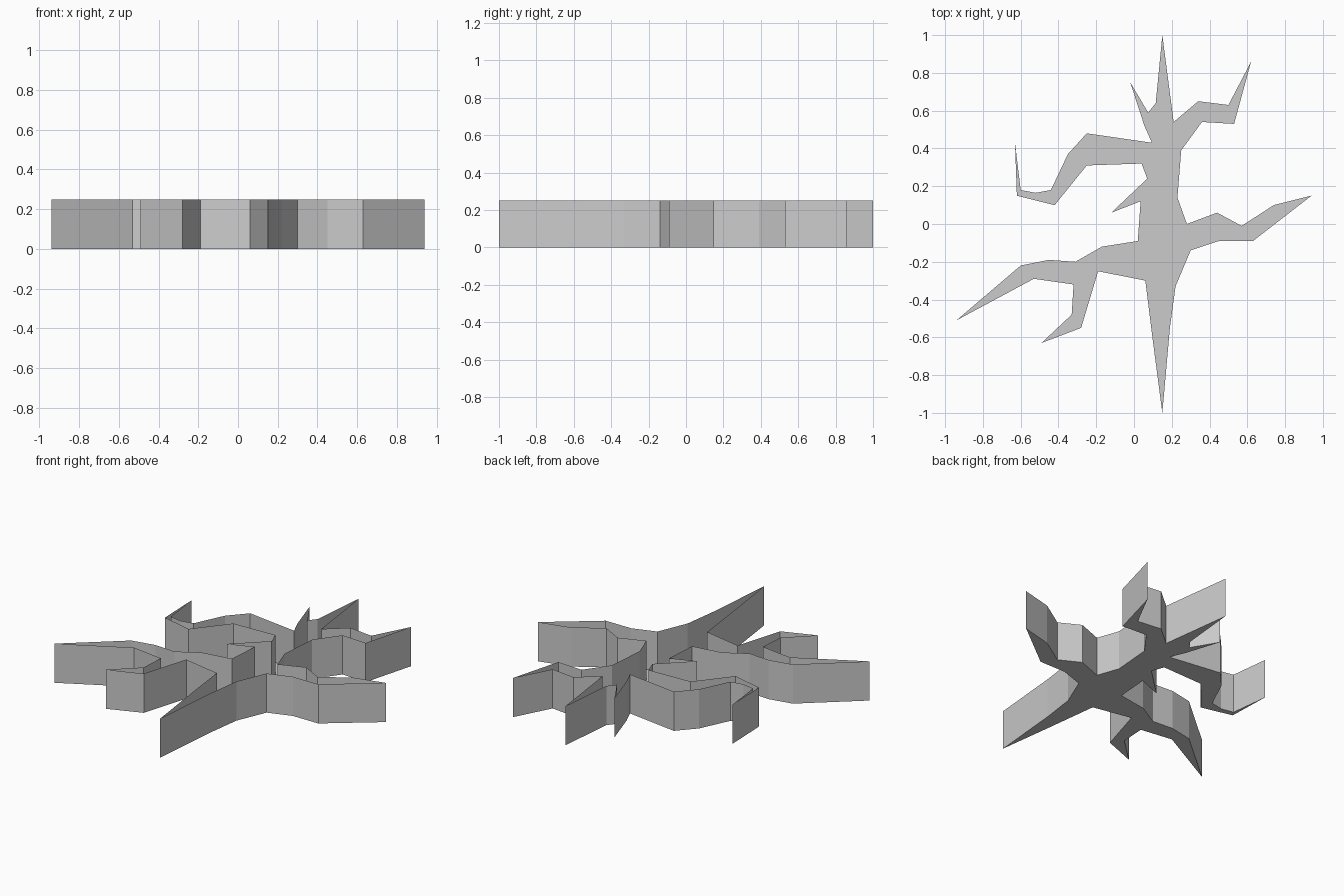
import bpy, bmesh

cube = bpy.data.objects.get("Cube")
if cube:
    bpy.data.objects.remove(cube, do_unlink=True)

DEPTH = 0.25

grey = bpy.data.materials.new("light grey")
grey.use_nodes = True
colour = (0.6, 0.6, 0.6, 1)
grey.diffuse_color = colour
grey.node_tree.nodes["Principled BSDF"].inputs["Base Color"].default_value = colour

# Jagged outline, clockwise from the back tip, grouped by branch
back_right = [(.15, 1), (.21, .54), (.34, .65), (.5, .63), (.62, .86), (.53, .53), (.36, .54), (.25, .39)]
side_right = [(.23, .14), (.28, 0), (.44, .06), (.57, -.01), (.74, .1), (.94, .15),
              (.63, -.09), (.45, -.09), (.3, -.14)]
front_spike = [(.22, -.33), (.19, -.55), (.15, -1), (.1, -.62), (.06, -.3)]
front_left = [(-.19, -.25), (-.28, -.55), (-.49, -.63), (-.33, -.48), (-.32, -.32), (-.53, -.29),
              (-.94, -.51), (-.6, -.22), (-.45, -.19), (-.31, -.2), (-.17, -.12), (.02, -.09)]
side_left = [(.035, .12), (-.12, .06), (.07, .24), (.04, .32), (-.25, .31), (-.42, .1), (-.62, .15),
             (-.63, .43), (-.6, .18), (-.52, .165), (-.44, .18), (-.35, .37), (-.25, .48), (.095, .43)]
back_left = [(.055, .52), (-.02, .75), (.075, .59), (.115, .64)]
outline = back_right + side_right + front_spike + front_left + side_left + back_left

# Flat floor with thin upright walls, open on top
bm = bmesh.new()
floor = bm.faces.new([bm.verts.new((x, y, 0)) for x, y in reversed(outline)])
walls = bmesh.ops.extrude_edge_only(bm, edges=floor.edges[:])
rim = [v for v in walls["geom"] if isinstance(v, bmesh.types.BMVert)]
bmesh.ops.translate(bm, verts=rim, vec=(0, 0, DEPTH))
bmesh.ops.recalc_face_normals(bm, faces=bm.faces)
if floor.normal.z > 0:
    bmesh.ops.reverse_faces(bm, faces=bm.faces)
bmesh.ops.triangulate(bm, faces=[floor])

mesh = bpy.data.meshes.new("crack_shell")
bm.to_mesh(mesh)
bm.free()
mesh.materials.append(grey)
bpy.context.collection.objects.link(bpy.data.objects.new("crack_shell", mesh))
